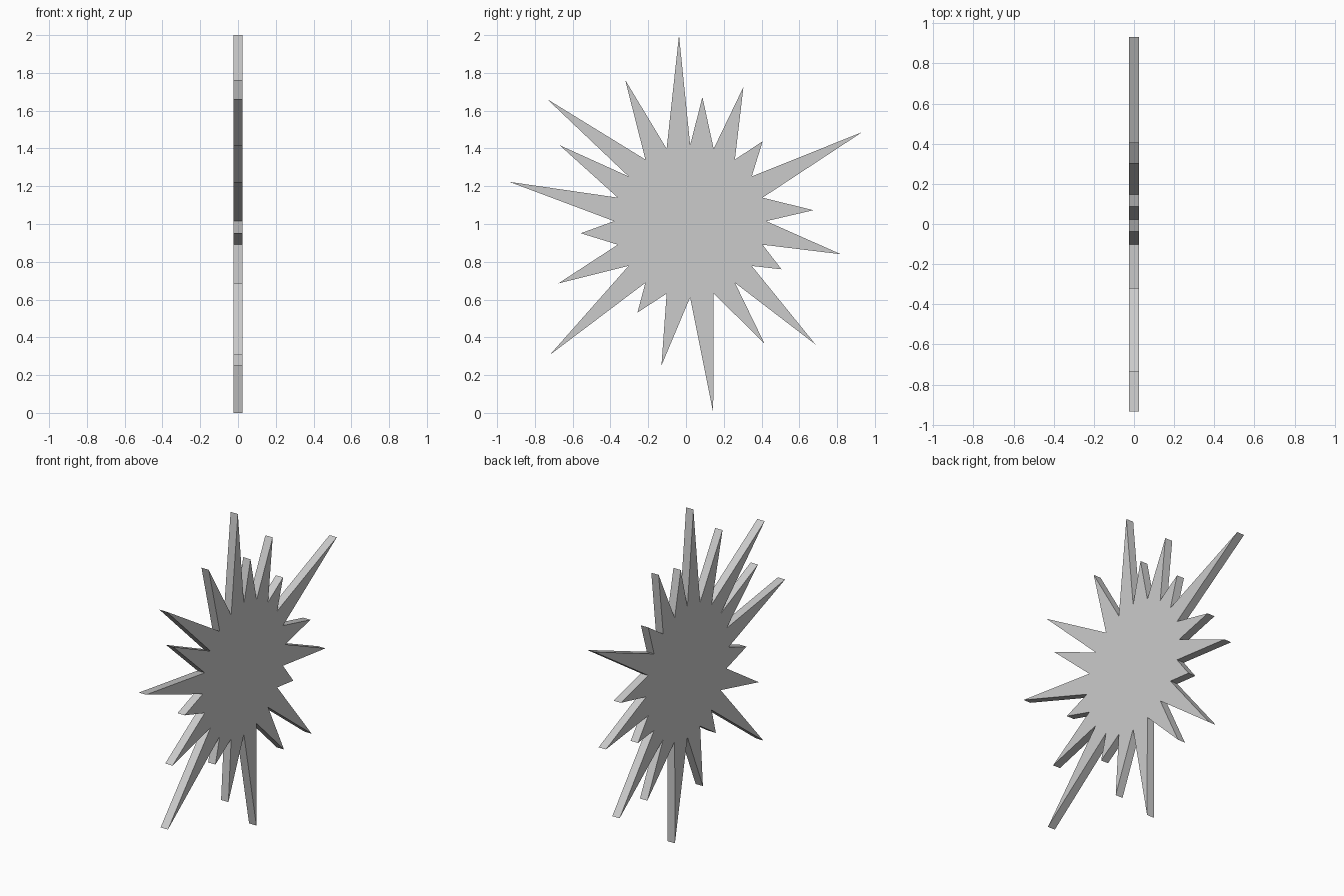
import bpy, bmesh
from math import cos, sin, radians

if "Cube" in bpy.data.objects:
    bpy.data.objects.remove(bpy.data.objects["Cube"])

THICK = 0.05
CY, CZ, R = 0.022, 1.015, 0.403   # circle on which the valleys sit

# Spike tips (y, z), counter-clockwise from the +y side
tips = [(0.674, 1.073), (0.932, 1.486), (0.406, 1.438), (0.304, 1.725), (0.087, 1.672),
        (-0.037, 2.0), (-0.322, 1.763), (-0.735, 1.661), (-0.669, 1.417), (-0.935, 1.223),
        (-0.557, 0.951), (-0.677, 0.685), (-0.722, 0.306), (-0.257, 0.531), (-0.130, 0.250),
        (0.144, 0.0), (0.415, 0.368), (0.686, 0.362), (0.506, 0.760), (0.820, 0.840)]

# Alternate evenly spaced valleys with the irregular tips
outline = []
for i, tip in enumerate(tips):
    a = radians(i * 360 / len(tips))
    outline += [(CY + R * cos(a), CZ + R * sin(a)), tip]

# Flat burst plate, extruded along x
bm = bmesh.new()
face = bm.faces.new([bm.verts.new((-THICK / 2, y, z)) for y, z in outline])
ext = bmesh.ops.extrude_face_region(bm, geom=[face], use_keep_orig=True)
moved = [v for v in ext["geom"] if isinstance(v, bmesh.types.BMVert)]
bmesh.ops.translate(bm, verts=moved, vec=(THICK, 0, 0))
bmesh.ops.recalc_face_normals(bm, faces=bm.faces)
bmesh.ops.triangulate(bm, faces=[f for f in bm.faces if len(f.verts) > 4])

mesh = bpy.data.meshes.new("starburst_plate")
bm.to_mesh(mesh)
bm.free()
bpy.context.collection.objects.link(bpy.data.objects.new("starburst_plate", mesh))
